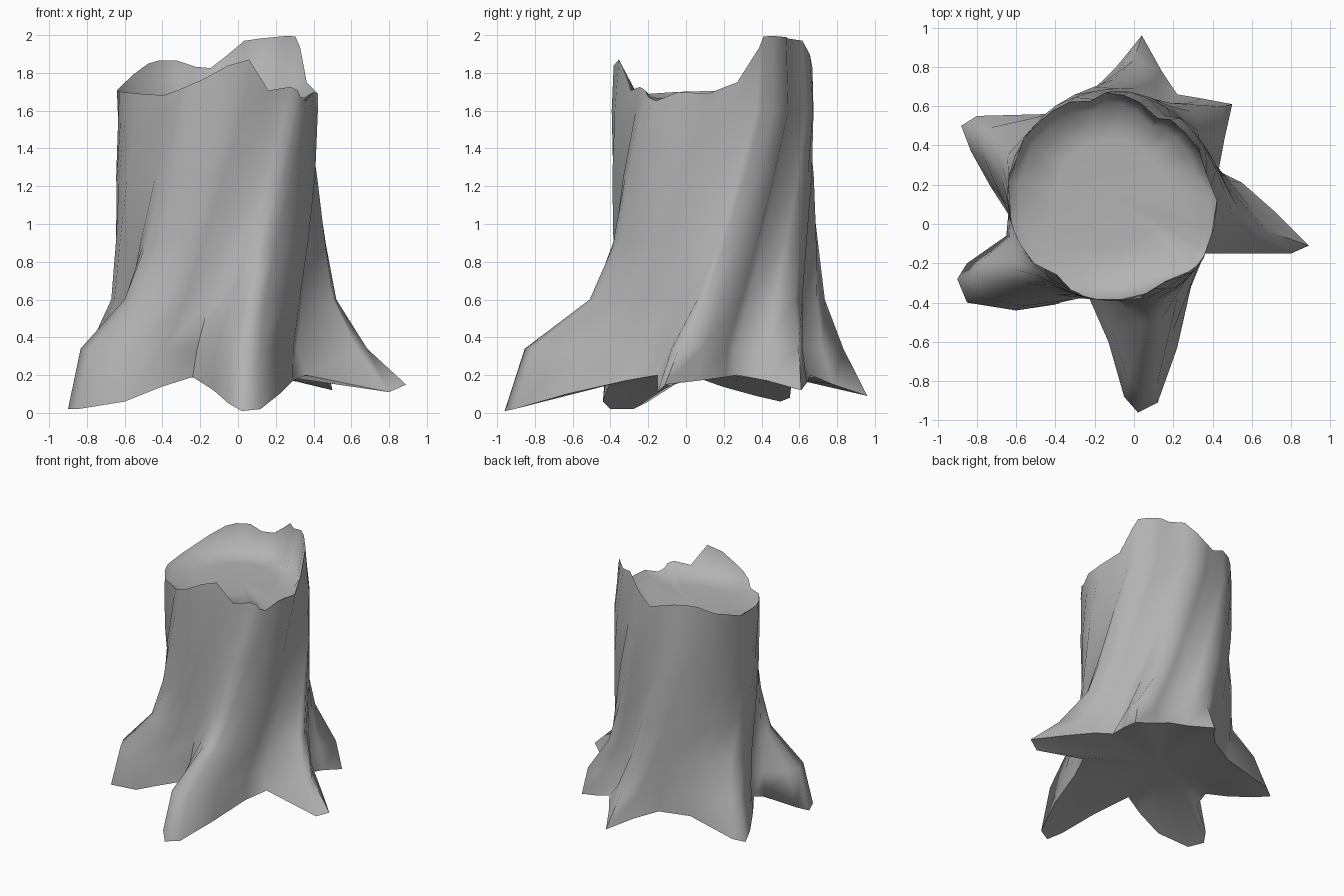
import bpy, bmesh, math

CX, CY = -0.12, 0.15
TWIST = math.radians(46)

# Ground outline, counter-clockwise: x, y, z, kind
# kind: 0 valley, 1 blunt root, 2 thin root, 3 root flank, 4 low root
OUTLINE = [
    (0.36, -0.15, 0.20, 0), (0.80, -0.15, 0.11, 2), (0.89, -0.11, 0.15, 2),
    (0.72, 0.06, 0.17, 2), (0.55, 0.21, 0.19, 2),
    (0.43, 0.27, 0.20, 0), (0.46, 0.43, 0.17, 3), (0.50, 0.61, 0.12, 1),
    (0.34, 0.64, 0.16, 3), (0.22, 0.66, 0.20, 0),
    (0.14, 0.78, 0.15, 2), (0.04, 0.96, 0.09, 2), (-0.09, 0.80, 0.15, 2),
    (-0.22, 0.66, 0.19, 4), (-0.43, 0.56, 0.17, 4),
    (-0.80, 0.55, 0.08, 4), (-0.88, 0.50, 0.06, 4), (-0.83, 0.37, 0.09, 4),
    (-0.73, 0.19, 0.14, 4), (-0.64, 0.05, 0.19, 0),
    (-0.65, -0.06, 0.15, 3), (-0.85, -0.20, 0.06, 3), (-0.90, -0.28, 0.02, 1),
    (-0.85, -0.40, 0.02, 1), (-0.60, -0.44, 0.06, 1), (-0.40, -0.41, 0.14, 1),
    (-0.24, -0.35, 0.19, 0),
    (-0.13, -0.60, 0.12, 3), (-0.05, -0.88, 0.05, 1), (0.02, -0.96, 0.01, 1),
    (0.12, -0.91, 0.02, 1), (0.22, -0.63, 0.10, 3), (0.29, -0.32, 0.17, 1),
]
# Broken rim: angle in degrees, height
RIM = [(0, 1.69), (14, 1.75), (22, 1.84), (32, 2.0), (50, 1.99), (72, 1.97),
       (95, 1.81), (118, 1.88), (138, 1.84), (160, 1.71), (200, 1.70),
       (240, 1.68), (262, 1.76), (285, 1.88), (290, 1.87), (298, 1.70),
       (318, 1.73), (326, 1.64), (340, 1.70), (360, 1.69)]
LEVELS = [0.34, 0.60, 0.90, 1.25, 1.60]
# How much of each root's reach is left at each level, then at the rim
FADE = {0: [0.6, 0.3, 0.1, 0.0, 0, 0],
        1: [0.82, 0.25, 0.07, 0.04, 0.03, 0.02],
        2: [0.56, 0.20, 0.10, 0.05, 0.02, 0.02],
        3: [0.70, 0.22, 0.05, 0.02, 0, 0],
        4: [0.66, 0.14, 0.01, 0, 0, 0]}


def rim_height(a):
    d = math.degrees(a) % 360
    for (a0, z0), (a1, z1) in zip(RIM, RIM[1:]):
        if a0 <= d <= a1:
            return z0 + (z1 - z0) * (d - a0) / (a1 - a0)
    return 1.7


bm = bmesh.new()


def polar(a, r, z):
    return bm.verts.new((CX + r * math.cos(a), CY + r * math.sin(a), z))


def bridge(lower, upper):
    n = len(lower)
    for i in range(n):
        j = (i + 1) % n
        bm.faces.new((lower[i], lower[j], upper[j], upper[i]))


def fan(ring, z, up):
    c = bm.verts.new((CX, CY, z))
    for i in range(len(ring)):
        a, b = ring[i], ring[(i + 1) % len(ring)]
        bm.faces.new((a, b, c) if up else (b, a, c))


# Rings: underside, ground outline, twisting trunk, rim, sunken top
cols = []
for x, y, z, kind in OUTLINE:
    a = math.atan2(y - CY, x - CX)
    r = math.hypot(x - CX, y - CY)
    col = [polar(a, 0.36, 0.2), bm.verts.new((x, y, z))]
    top_angle = a + TWIST
    top = rim_height(top_angle)
    for i, h in enumerate(LEVELS + [top]):
        t = min(1, max(0, (h - 0.3) / 1.4))
        ang = a + TWIST * t
        trunk = 0.525 + 0.035 * max(0, math.cos(ang + math.radians(42))) ** 3
        rad = trunk + (r - trunk) * FADE[kind][i]
        if kind == 0:
            rad -= 0.065 * (1 - 0.5 * t)
        if h > 1.8:                      # tall splinters lean inward
            rad -= 0.2 * (h - 1.8)
        col.append(polar(ang, rad, h))
    low = min(1.67, top - 0.02)
    col.append(polar(top_angle, rad - 0.05, low))
    col.append(polar(top_angle, 0.28, 1.66))
    cols.append(col)

rings = list(zip(*cols))
for lo, hi in zip(rings, rings[1:]):
    bridge(lo, hi)
fan(rings[0], 0.2, False)
fan(rings[-1], 1.65, True)

mesh = bpy.data.meshes.new("tree_stump")
bm.to_mesh(mesh)
bm.free()
stump = bpy.data.objects.new("tree_stump", mesh)
bpy.context.collection.objects.link(stump)
# Darker grey bark
bark = bpy.data.materials.new("bark")
bark.diffuse_color = (0.45, 0.45, 0.45, 1)
mesh.materials.append(bark)
bpy.context.view_layer.objects.active = stump
stump.select_set(True)
bpy.ops.object.shade_smooth_by_angle(angle=math.radians(85))
